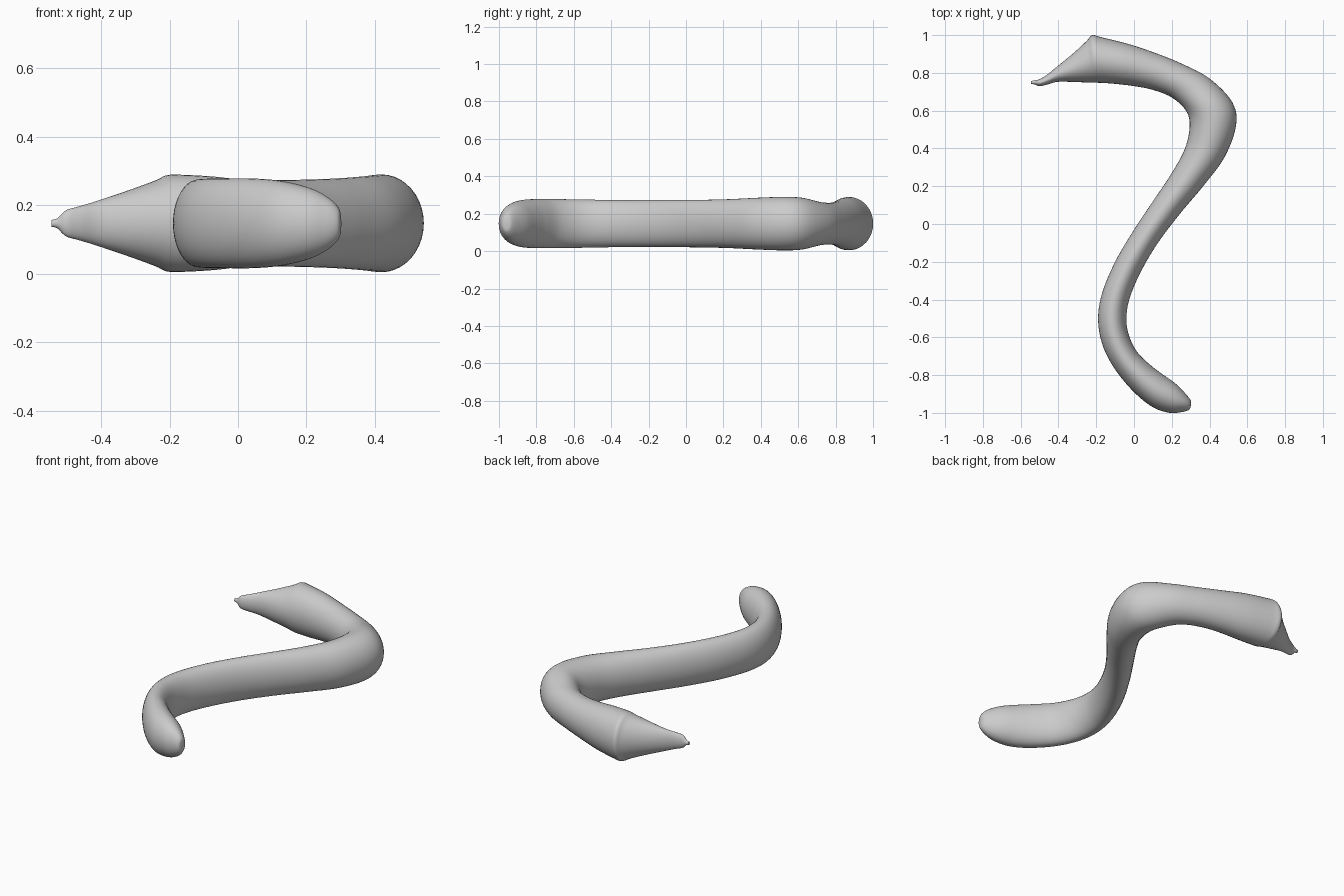
import bpy, bmesh, math

cube = bpy.data.objects.get("Cube")
if cube:
    bpy.data.objects.remove(cube, do_unlink=True)

MID_Z = 0.147   # height of the body's centre plane
SIDES = 40      # points around the body
STEPS = 6       # rings between two stations

# Stations along the body: inner edge x, y, outer edge x, y, half height
stations = [
    # rounded front end
    (0.300, -0.967, 0.302, -0.950, 0.012),
    (0.290, -0.985, 0.298, -0.930, 0.045),
    (0.250, -0.996, 0.270, -0.895, 0.078),
    (0.190, -1.000, 0.220, -0.845, 0.105),
    (0.100, -0.970, 0.150, -0.795, 0.124),
    # front bend
    (0.000, -0.890, 0.085, -0.745, 0.131),
    (-0.100, -0.770, 0.015, -0.675, 0.131),
    (-0.165, -0.645, -0.028, -0.585, 0.130),
    (-0.190, -0.510, -0.040, -0.500, 0.128),
    (-0.170, -0.370, -0.025, -0.400, 0.126),
    # long middle run
    (-0.100, -0.200, 0.030, -0.265, 0.126),
    (0.000, -0.030, 0.120, -0.110, 0.126),
    (0.100, 0.120, 0.240, 0.050, 0.127),
    (0.200, 0.270, 0.370, 0.205, 0.131),
    # rear bend and neck
    (0.270, 0.400, 0.480, 0.355, 0.138),
    (0.295, 0.520, 0.540, 0.520, 0.143),
    (0.275, 0.600, 0.520, 0.645, 0.138),
    (0.200, 0.670, 0.400, 0.770, 0.115),
    (0.100, 0.710, 0.250, 0.850, 0.112),
    (0.000, 0.730, 0.100, 0.910, 0.122),
    # flared rear with its slanted end
    (-0.100, 0.742, -0.030, 0.953, 0.136),
    (-0.170, 0.747, -0.170, 0.988, 0.142),
    (-0.200, 0.748, -0.220, 1.000, 0.140),
    (-0.230, 0.749, -0.250, 0.970, 0.126),
    (-0.300, 0.751, -0.320, 0.905, 0.100),
    (-0.400, 0.753, -0.420, 0.823, 0.066),
    # small nub at the tip
    (-0.460, 0.738, -0.465, 0.787, 0.050),
    (-0.500, 0.730, -0.505, 0.765, 0.038),
    (-0.525, 0.738, -0.530, 0.760, 0.015),
    (-0.545, 0.742, -0.545, 0.757, 0.010),
]


def smooth_path(rows, steps):
    """Catmull-Rom interpolation through every station."""
    out = []
    last = len(rows) - 1
    for i in range(last):
        quad = zip(rows[max(i - 1, 0)], rows[i], rows[i + 1], rows[min(i + 2, last)])
        quad = list(quad)
        for s in range(steps):
            t = s / steps
            out.append([0.5 * (2 * b + (c - a) * t
                               + (2 * a - 5 * b + 4 * c - d) * t * t
                               + (3 * b - a - 3 * c + d) * t ** 3)
                        for a, b, c, d in quad])
    out.append(list(rows[-1]))
    return out


# Skin elliptical rings along the path
bm = bmesh.new()
rings = []
for ax, ay, bx, by, h in smooth_path(stations, STEPS):
    ring = []
    for k in range(SIDES):
        ang = 2 * math.pi * k / SIDES
        u = 0.5 + 0.5 * math.cos(ang)
        ring.append(bm.verts.new((ax + (bx - ax) * u, ay + (by - ay) * u,
                                  MID_Z + h * math.sin(ang))))
    rings.append(ring)
for r0, r1 in zip(rings, rings[1:]):
    for k in range(SIDES):
        n = (k + 1) % SIDES
        bm.faces.new((r0[k], r0[n], r1[n], r1[k]))
bm.faces.new(rings[0])
bm.faces.new(rings[-1])
bmesh.ops.recalc_face_normals(bm, faces=bm.faces)

mesh = bpy.data.meshes.new("curved_body")
bm.to_mesh(mesh)
bm.free()
body = bpy.data.objects.new("curved_body", mesh)
bpy.context.collection.objects.link(body)

# Plain grey
grey = bpy.data.materials.new("plain_grey")
grey.use_nodes = True
colour = (0.6, 0.6, 0.6, 1.0)
grey.diffuse_color = colour
for node in grey.node_tree.nodes:
    if node.type == 'BSDF_PRINCIPLED':
        node.inputs["Base Color"].default_value = colour
mesh.materials.append(grey)

bpy.ops.object.select_all(action='DESELECT')
body.select_set(True)
bpy.context.view_layer.objects.active = body
bpy.ops.object.shade_smooth_by_angle(angle=math.radians(50))
